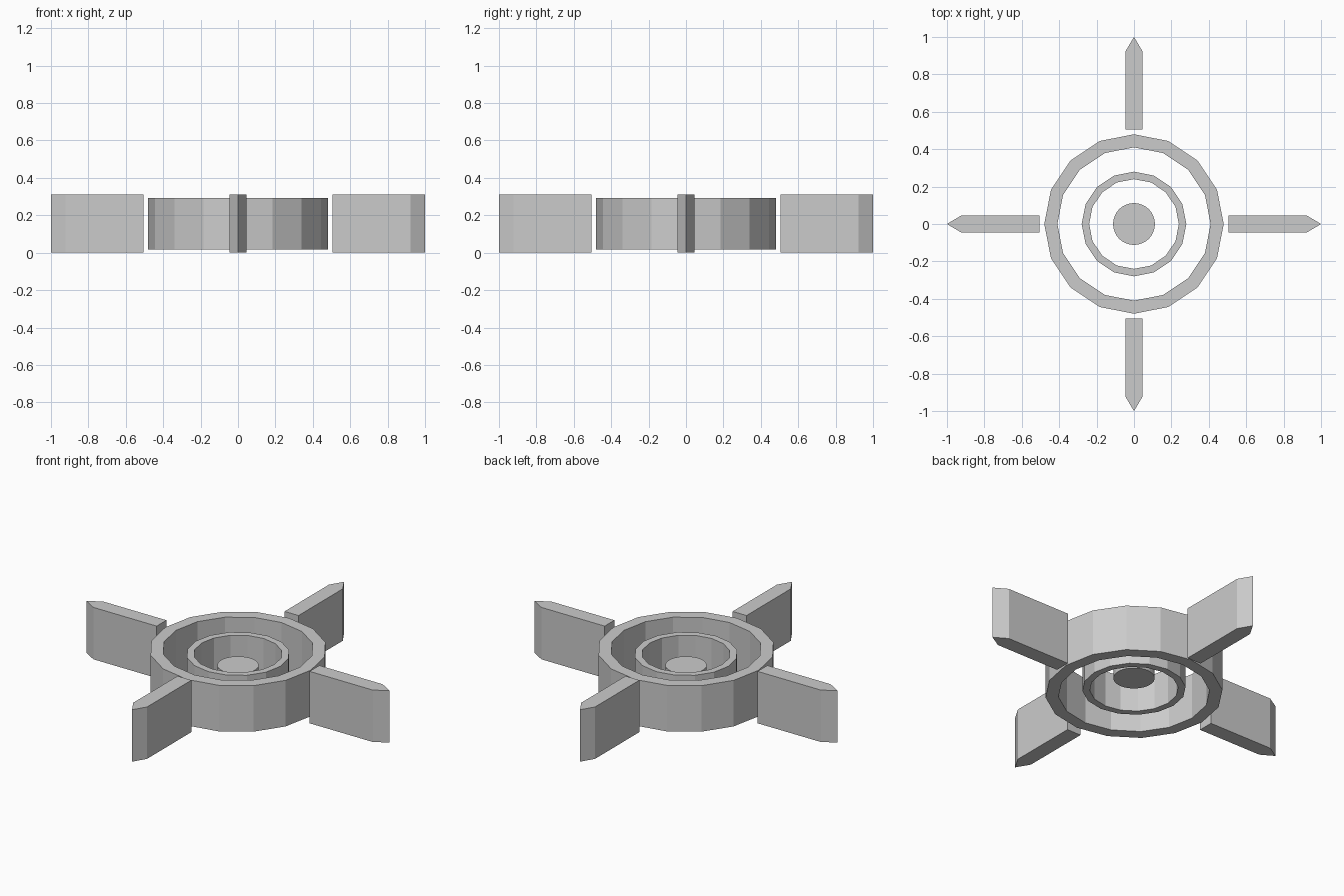
import bpy, bmesh
from math import cos, sin, pi

if "Cube" in bpy.data.objects:
    bpy.data.objects.remove(bpy.data.objects["Cube"])

MID = 0.155  # shared middle height of every part


def prism(name, loops, height, angle=0.0):
    """Extrude a plan outline (or an outer + inner outline pair) about MID."""
    bm = bmesh.new()
    rings = [[bm.verts.new((x * cos(angle) - y * sin(angle),
                            x * sin(angle) + y * cos(angle), MID + s * height / 2))
              for x, y in loop] for loop in loops for s in (-1, 1)]
    n = len(rings[0])

    def bridge(a, b):
        for i in range(n):
            j = (i + 1) % n
            bm.faces.new((a[i], a[j], b[j], b[i]))

    bridge(rings[0], rings[1])
    if len(loops) == 2:
        bridge(rings[1], rings[3])
        bridge(rings[3], rings[2])
        bridge(rings[2], rings[0])
    else:
        bm.faces.new(rings[0][::-1])
        bm.faces.new(rings[1])
    bmesh.ops.recalc_face_normals(bm, faces=bm.faces)
    mesh = bpy.data.meshes.new(name)
    bm.to_mesh(mesh)
    bm.free()
    obj = bpy.data.objects.new(name, mesh)
    bpy.context.collection.objects.link(obj)
    return obj


def circle(r, n):
    return [(r * cos(2 * pi * i / n), r * sin(2 * pi * i / n)) for i in range(n)]


# Concentric faceted rings and the central disc
prism("outer_ring", [circle(0.48, 16), circle(0.41, 16)], 0.275)
prism("inner_ring", [circle(0.28, 16), circle(0.24, 16)], 0.215)
prism("centre_disc", [circle(0.112, 32)], 0.08)

# Four pointed blades around the rings
blade = [(0.505, -0.046), (0.923, -0.046), (1.0, 0), (0.923, 0.046), (0.505, 0.046)]
for i, side in enumerate(("right", "back", "left", "front")):
    prism(side + "_blade", [blade], 0.31, i * pi / 2)
